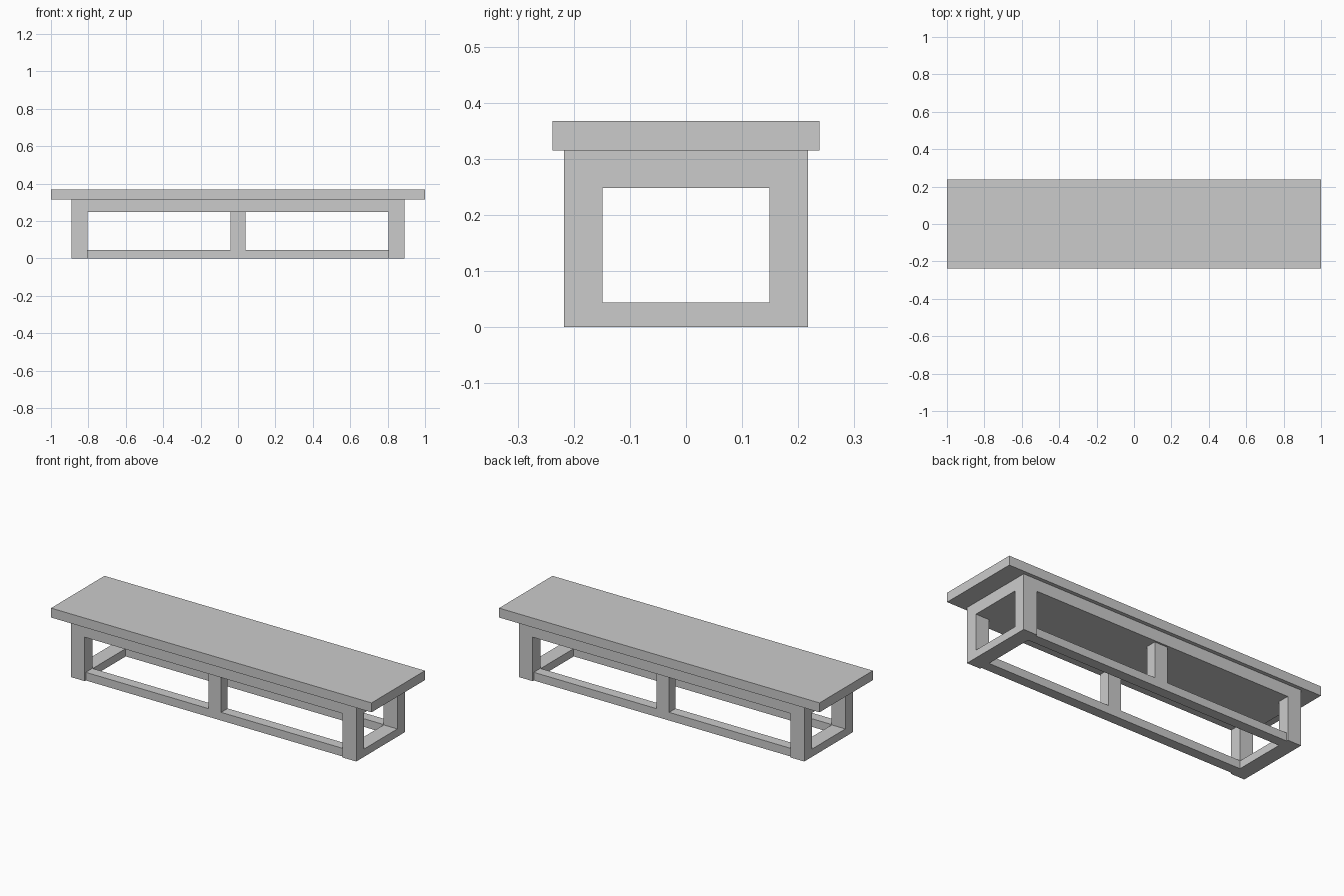
import bpy

if "Cube" in bpy.data.objects:
    bpy.data.objects.remove(bpy.data.objects["Cube"])


def box(name, x, y, z):
    """Axis-aligned box from (min, max) ranges."""
    bpy.ops.mesh.primitive_cube_add(
        size=1, location=[(a + b) / 2 for a, b in (x, y, z)])
    ob = bpy.context.object
    ob.name = name
    ob.scale = [b - a for a, b in (x, y, z)]
    bpy.ops.object.transform_apply(location=True, rotation=False, scale=True)
    return ob


def mirror(ob, x=False, y=False):
    """Repeat a part across the centre planes."""
    mod = ob.modifiers.new("mirror", 'MIRROR')
    mod.use_axis = (x, y, False)
    return ob


TOP, SEAT, APRON, RAIL = 0.368, 0.315, 0.248, 0.044
LEG_IN, LEG_OUT = 0.805, 0.89
Y_IN, Y_OUT = 0.149, 0.217

# Slab top and the solid body beneath it
def span(v):
    return (-v, v)


box("table_top", span(1.0), span(0.238), (SEAT, TOP))
box("apron", span(LEG_OUT), span(Y_OUT), (APRON, SEAT))

# Four corner legs
leg = box("legs", (LEG_IN, LEG_OUT), (Y_IN, Y_OUT), (0, APRON))
mirror(leg, x=True, y=True)

# Floor rails: flush at the ends, slightly set back along the sides
end_rail = box("end_rails", (LEG_IN, LEG_OUT), span(Y_IN), (0, RAIL))
mirror(end_rail, x=True)
side_rail = box("side_rails", span(LEG_IN), (Y_IN, 0.207), (0, RAIL + 0.002))
mirror(side_rail, y=True)

# Middle posts on the side rails
post = box("middle_posts", span(0.04), (Y_IN, 0.207), (RAIL + 0.002, APRON))
mirror(post, y=True)
